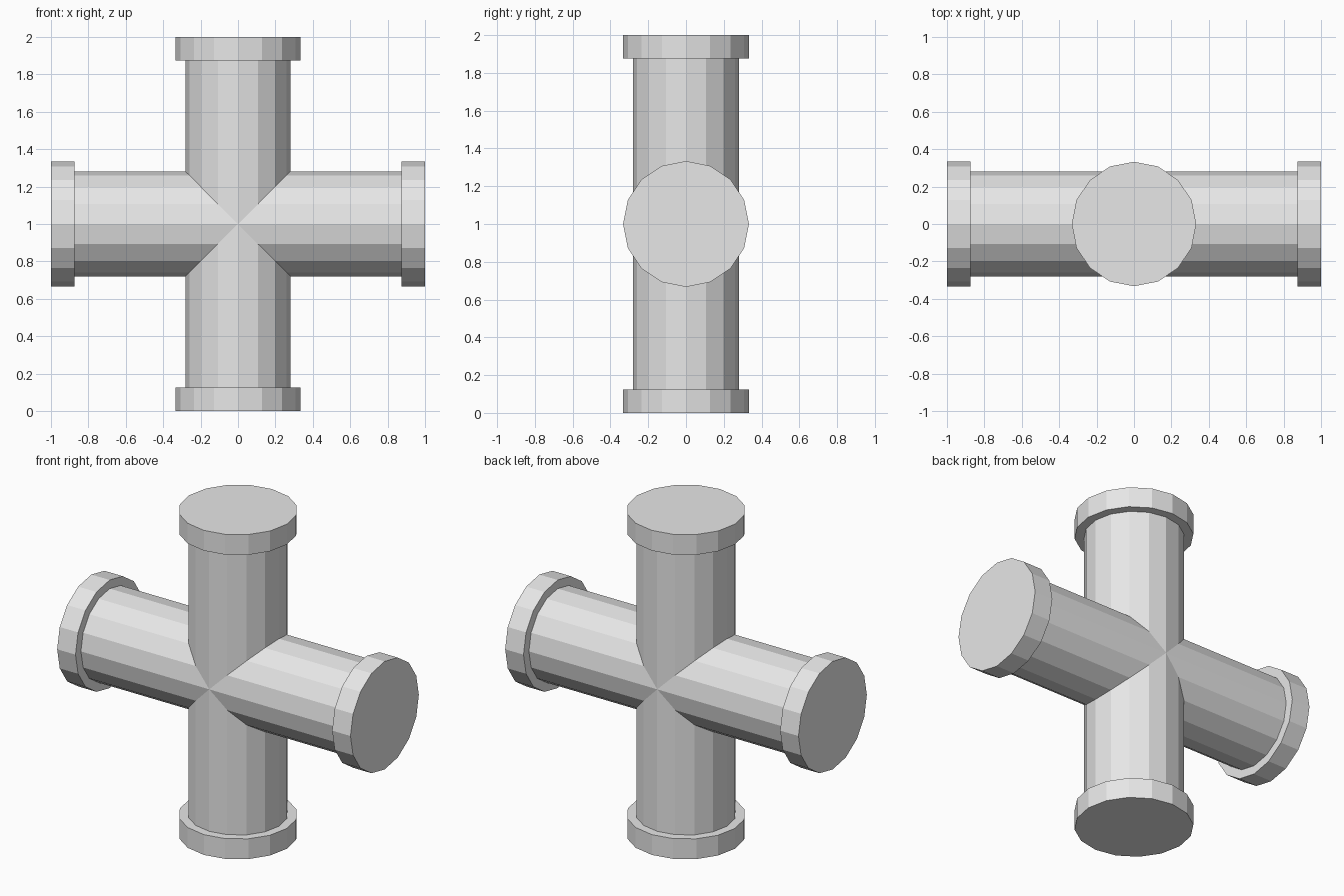
import bpy
import bmesh
from math import pi
from mathutils import Matrix, Vector

SIDES = 16
PIPE_R = 0.28
CAP_R = 0.333
CAP_T = 0.125
REACH = 1.0
CENTRE = Vector((0, 0, REACH))

old = bpy.data.objects.get("Cube")
if old:
    bpy.data.objects.remove(old)

# One flat colour
grey = bpy.data.materials.new("light_grey")
grey.use_nodes = True
colour = (0.8, 0.8, 0.8, 1)
grey.diffuse_color = colour
grey.node_tree.nodes["Principled BSDF"].inputs["Base Color"].default_value = colour


def finish(name, bm):
    bmesh.ops.recalc_face_normals(bm, faces=bm.faces)
    mesh = bpy.data.meshes.new(name)
    bm.to_mesh(mesh)
    bm.free()
    mesh.materials.append(grey)
    obj = bpy.data.objects.new(name, mesh)
    obj.location = CENTRE
    bpy.context.collection.objects.link(obj)


def cylinder(bm, radius, low, high, turn, closed):
    """Upright cylinder from low to high, then turned about the centre."""
    place = turn @ Matrix.Translation((0, 0, (low + high) / 2))
    return bmesh.ops.create_cone(
        bm, cap_ends=closed, segments=SIDES, radius1=radius, radius2=radius,
        depth=high - low, matrix=place)["verts"]


turns = {name: Matrix.Rotation(i * pi / 2, 4, "Y")
         for i, name in enumerate(("top", "left", "bottom", "right"))}

# Cross body: one mitred arm, repeated about the centre
body = bmesh.new()
cylinder(body, PIPE_R, -0.1, REACH - CAP_T, Matrix.Identity(4), False)
for side in (1, -1):
    bmesh.ops.bisect_plane(
        body, geom=body.verts[:] + body.edges[:] + body.faces[:], dist=1e-5,
        plane_co=(0, 0, 0), plane_no=(side, 0, -1), clear_outer=True)
arm = body.verts[:] + body.edges[:] + body.faces[:]
for name in ("left", "bottom", "right"):
    copy = bmesh.ops.duplicate(body, geom=arm)["geom"]
    verts = [v for v in copy if isinstance(v, bmesh.types.BMVert)]
    bmesh.ops.transform(body, matrix=turns[name], verts=verts)
bmesh.ops.remove_doubles(body, verts=body.verts, dist=1e-4)
finish("pipe_cross", body)

# End caps
for name, turn in turns.items():
    cap = bmesh.new()
    cylinder(cap, CAP_R, REACH - CAP_T, REACH, turn, True)
    finish(name + "_cap", cap)
